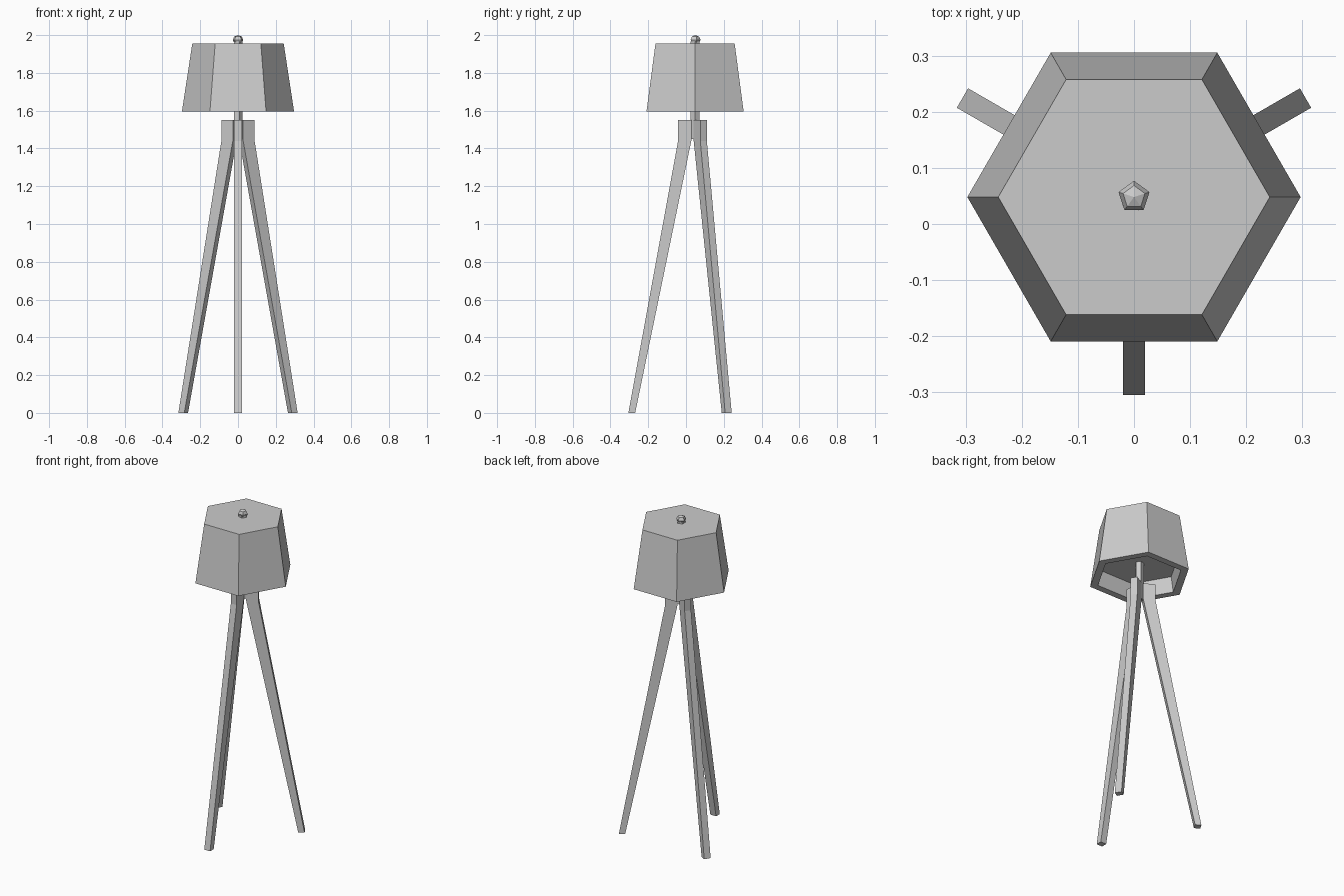
import bpy, bmesh, math
from mathutils import Matrix, Vector

cube = bpy.data.objects.get("Cube")
if cube:
    bpy.data.objects.remove(cube, do_unlink=True)

AXIS_Y = 0.048  # the lamp's centre line

grey = bpy.data.materials.new("light_grey")
grey.use_nodes = True
colour = (0.6, 0.6, 0.6, 1)
grey.diffuse_color = colour
grey.node_tree.nodes["Principled BSDF"].inputs["Base Color"].default_value = colour


def finish(name, bm, angle=0):
    bmesh.ops.recalc_face_normals(bm, faces=bm.faces)
    mesh = bpy.data.meshes.new(name)
    bm.to_mesh(mesh)
    bm.free()
    mesh.materials.append(grey)
    ob = bpy.data.objects.new(name, mesh)
    ob.location = (0, AXIS_Y, 0)
    ob.rotation_euler.z = angle
    bpy.context.collection.objects.link(ob)
    return ob


def lathe(name, profile, sides):
    """Stack of regular polygons (radius, z), capped at both ends."""
    bm = bmesh.new()
    rings = []
    for r, z in profile:
        turn = [math.tau * i / sides for i in range(sides)]
        rings.append([bm.verts.new((r * math.cos(a), r * math.sin(a), z)) for a in turn])
    for low, high in zip(rings, rings[1:]):
        for i in range(sides):
            j = (i + 1) % sides
            bm.faces.new((low[i], low[j], high[j], high[i]))
    bm.faces.new(rings[0][::-1])
    bm.faces.new(rings[-1])
    return finish(name, bm)


def leg(name, angle):
    """Side outline extruded across the leg's width."""
    outline = [(0.09, 1.55), (0.09, 1.44), (0.353, 0), (0.317, 0), (0.018, 1.45), (0.018, 1.55)]
    bm = bmesh.new()
    face = bm.faces.new([bm.verts.new((r, -0.02, z)) for r, z in outline])
    new = bmesh.ops.extrude_face_region(bm, geom=[face])["geom"]
    bmesh.ops.translate(bm, vec=(0, 0.04, 0), verts=[v for v in new if isinstance(v, bmesh.types.BMVert)])
    finish(name, bm, math.radians(angle))


# Tripod
for name, angle in (("front_leg", -90), ("back_left_leg", 30), ("back_right_leg", 150)):
    leg(name, angle)

# Post running up through the shade
lathe("post", [(0.025, 1.45), (0.025, 1.965)], 5)

# Shade with a thick rim and a recessed underside
lathe("shade", [(0.235, 1.69), (0.25, 1.595), (0.297, 1.595), (0.242, 1.955)], 6)

# Finial
bm = bmesh.new()
bmesh.ops.create_uvsphere(bm, u_segments=5, v_segments=4, radius=0.029)
bmesh.ops.transform(bm, matrix=Matrix.Translation(Vector((0, 0, 1.975))) @ Matrix.Diagonal((1, 1, 0.86, 1)), verts=bm.verts)
finish("finial", bm)
